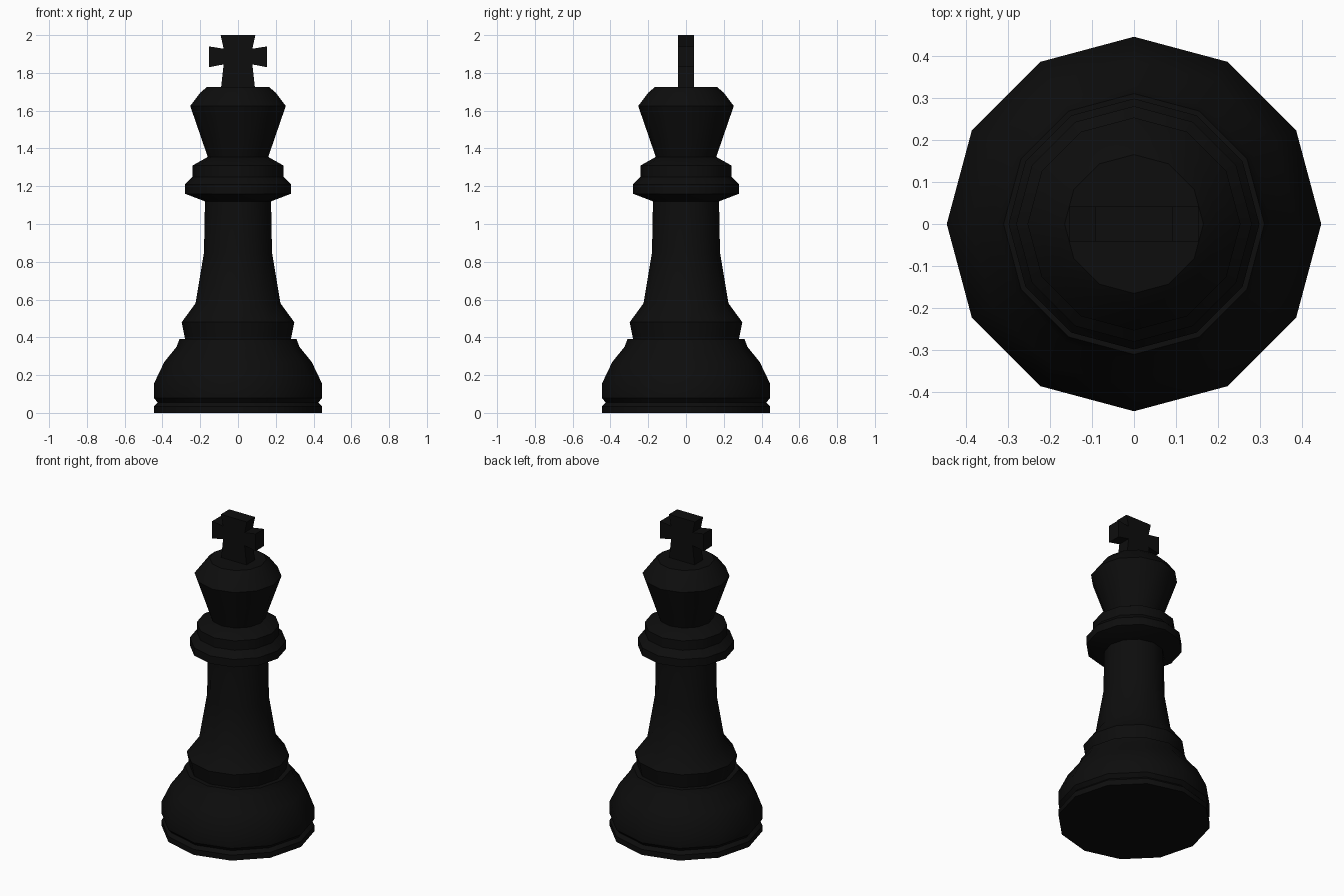
import bpy, bmesh, math
from mathutils import Vector

cube = bpy.data.objects.get("Cube")
if cube:
    bpy.data.objects.remove(cube, do_unlink=True)

SIDES = 12

black = bpy.data.materials.new("black")
black.use_nodes = True
COLOR = (0.004, 0.004, 0.004, 1)
black.diffuse_color = COLOR
black.node_tree.nodes["Principled BSDF"].inputs["Base Color"].default_value = COLOR


def finish(name, bm, smooth=True):
    bmesh.ops.recalc_face_normals(bm, faces=bm.faces)
    mesh = bpy.data.meshes.new(name)
    bm.to_mesh(mesh)
    bm.free()
    mesh.materials.append(black)
    obj = bpy.data.objects.new(name, mesh)
    bpy.context.collection.objects.link(obj)
    if smooth:
        bpy.ops.object.select_all(action='DESELECT')
        obj.select_set(True)
        bpy.context.view_layer.objects.active = obj
        bpy.ops.object.shade_smooth_by_angle(angle=math.radians(32))
    return obj


def turned(name, profile):
    """Closed lathe of (radius, height) rings with flat caps."""
    bm = bmesh.new()
    rings = []
    for r, z in profile:
        angles = [math.tau * i / SIDES for i in range(SIDES)]
        rings.append([bm.verts.new((r * math.cos(a), r * math.sin(a), z)) for a in angles])
    for low, high in zip(rings, rings[1:]):
        for i in range(SIDES):
            j = (i + 1) % SIDES
            bm.faces.new((low[i], low[j], high[j], high[i]))
    bm.faces.new(rings[0][::-1])
    bm.faces.new(rings[-1])
    return finish(name, bm)


# Wide foot with a groove near the floor
turned("base", [(.445, 0), (.445, .035), (.425, .055), (.445, .078), (.445, .155),
                (.39, .27), (.325, .35), (.31, .39)])

# Flared skirt and tapering column
turned("column", [(.28, .39), (.298, .48), (.225, .58), (.18, .85), (.175, 1.12)])

# Stepped collar
turned("collar", [(.175, 1.12), (.28, 1.16), (.28, 1.21), (.24, 1.25),
                  (.24, 1.31), (.16, 1.355)])

# Flared head with a bevelled crown
turned("head", [(.16, 1.355), (.253, 1.625), (.2, 1.695), (.165, 1.725)])

# Cross finial: half outline mirrored, then extruded front to back
half = [(.09, 1.72), (.076, 1.845), (.153, 1.83), (.153, 1.94), (.076, 1.928), (.092, 2)]
outline = half + [(-x, z) for x, z in reversed(half)]
bm = bmesh.new()
face = bm.faces.new([bm.verts.new((x, -.042, z)) for x, z in outline])
extruded = bmesh.ops.extrude_face_region(bm, geom=[face], use_keep_orig=True)
moved = [v for v in extruded["geom"] if isinstance(v, bmesh.types.BMVert)]
bmesh.ops.translate(bm, verts=moved, vec=Vector((0, .084, 0)))
finish("cross", bm, smooth=False)
